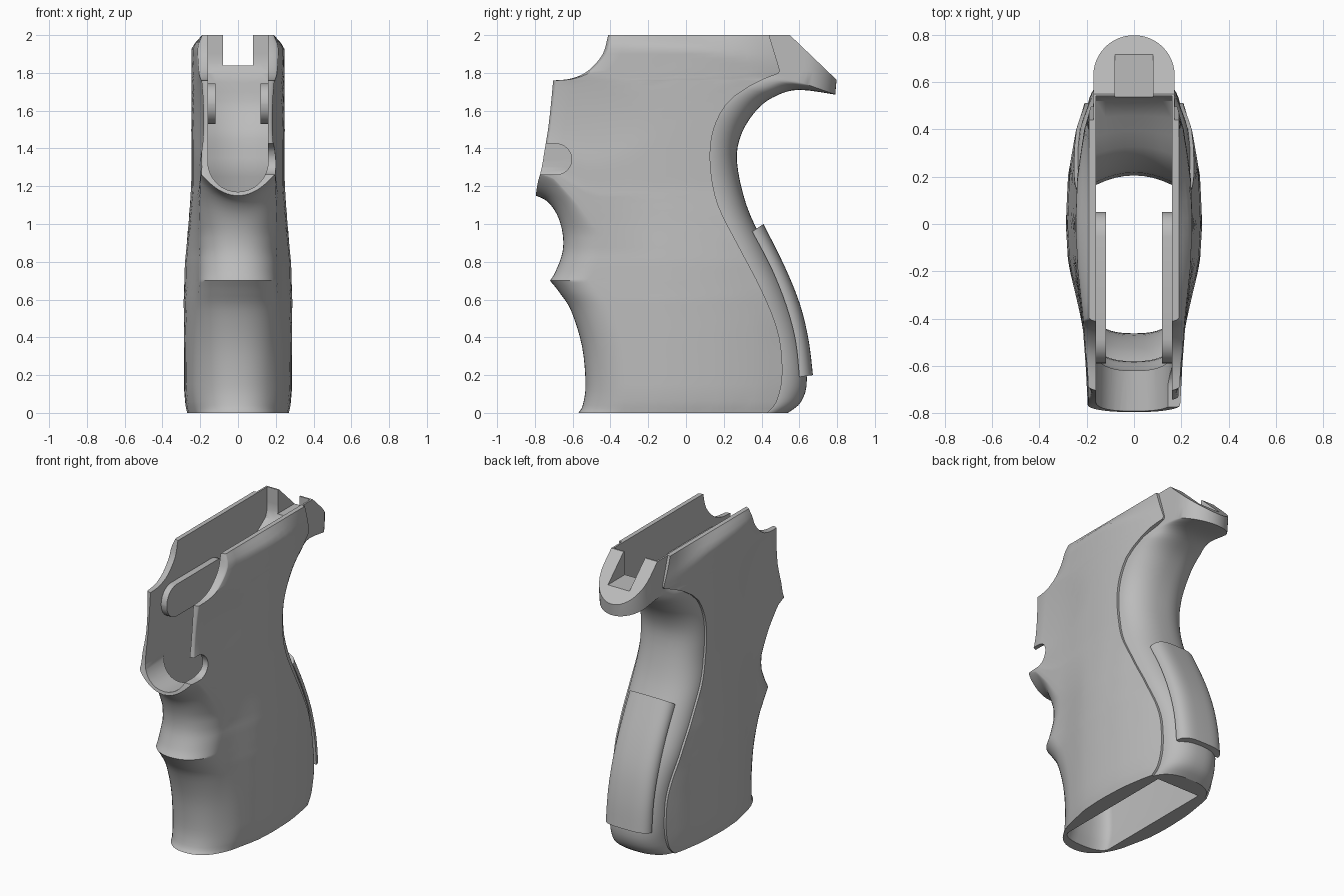
import bpy, bmesh, math
from mathutils import Vector

if "Cube" in bpy.data.objects:
    bpy.data.objects.remove(bpy.data.objects["Cube"])

grey = bpy.data.materials.new("matte_grey")
grey.use_nodes = True
grey.diffuse_color = (0.5, 0.5, 0.5, 1)
grey.node_tree.nodes["Principled BSDF"].inputs["Base Color"].default_value = (0.5, 0.5, 0.5, 1)


def at(table, t):
    """Linear lookup in a list of (t, value) pairs."""
    if t <= table[0][0]:
        return table[0][1]
    for (a, va), (b, vb) in zip(table, table[1:]):
        if t <= b:
            return va + (vb - va) * (t - a) / (b - a)
    return table[-1][1]


def clamp(v):
    return max(0.0, min(1.0, v))


def loft(name, rings):
    """Closed solid skinned through rings of equal point count."""
    bm = bmesh.new()
    vs = [[bm.verts.new(p) for p in r] for r in rings]
    n = len(vs[0])
    for a, b in zip(vs, vs[1:]):
        for i in range(n):
            j = (i + 1) % n
            bm.faces.new((a[i], a[j], b[j], b[i]))
    bm.faces.new(vs[0])
    bm.faces.new(vs[-1])
    bmesh.ops.recalc_face_normals(bm, faces=bm.faces)
    me = bpy.data.meshes.new(name)
    bm.to_mesh(me)
    bm.free()
    ob = bpy.data.objects.new(name, me)
    bpy.context.collection.objects.link(ob)
    me.materials.append(grey)
    return ob


def prism(name, yz, x0, x1):
    return loft(name, [[(x, y, z) for y, z in yz] for x in (x0, x1)])


def mirror_ring(half):
    """Half outline on +x, closed on -x."""
    return half + [(-x, y, z) for x, y, z in reversed(half) if x > 1e-6]


def cut(ob, cutters):
    bpy.context.view_layer.objects.active = ob
    for c in cutters:
        m = ob.modifiers.new("cut", "BOOLEAN")
        m.operation, m.solver, m.object = "DIFFERENCE", "EXACT", c
        bpy.ops.object.modifier_apply(modifier=m.name)


def smooth(ob, deg=32):
    bpy.ops.object.select_all(action="DESELECT")
    ob.select_set(True)
    bpy.context.view_layer.objects.active = ob
    bpy.ops.object.shade_smooth_by_angle(angle=math.radians(deg))


def spline(pts, steps=4):
    """Catmull-Rom through points."""
    pts = [Vector(p) for p in pts]
    out = []
    for i in range(len(pts) - 1):
        p0, p1 = pts[max(i - 1, 0)], pts[i]
        p2, p3 = pts[i + 1], pts[min(i + 2, len(pts) - 1)]
        for k in range(steps):
            t = k / steps
            out.append(p1 + (p2 - p0) * (t / 2)
                       + (p0 * 2 - p1 * 5 + p2 * 4 - p3) * (t * t / 2)
                       + (p1 * 3 - p0 - p2 * 3 + p3) * (t ** 3 / 2))
    return out + [pts[-1]]


# Back strap stations: seam y, seam z, back y, back z
strap = spline([
    (.43, 0, .54, 0), (.48, .06, .61, .06), (.51, .2, .64, .18), (.49, .42, .605, .42),
    (.4, .65, .53, .65), (.28, .88, .42, .88), (.17, 1.1, .32, 1.1), (.13, 1.3, .27, 1.33),
    (.14, 1.48, .295, 1.48), (.21, 1.63, .38, 1.61), (.32, 1.72, .48, 1.68),
    (.42, 1.77, .6, 1.71), (.5, 1.8, .79, 1.685)])
strap += [Vector((.48, 1.87, .798, 1.77)), Vector((.44, 2, .798, 2))]
seam = [(s[1], s[0]) for s in strap]

# Front outline (z, y): lower groove, upper groove, lip and edge, top scoop
runs = [
    [(0, -.57), (.04, -.547), (.15, -.532), (.35, -.55), (.54, -.608), (.64, -.672), (.7, -.72)],
    [(.7, -.72), (.75, -.69), (.85, -.654), (.95, -.653), (1.05, -.683), (1.12, -.735), (1.15, -.795)],
    [(1.15, -.795), (1.25, -.775), (1.42, -.755), (1.58, -.736), (1.76, -.716)],
    [(1.76, -.716), (1.77, -.62), (1.81, -.53), (1.9, -.45), (2, -.425)]]
front = [tuple(v) for r in runs for v in spline(r)[:-1]] + [runs[-1][-1]]
width = [(0, .27), (.05, .28), (.12, .286), (.6, .288), (.8, .281), (1, .263), (1.2, .248), (2, .247)]
bulge = [(-.8, .77), (-.6, .81), (-.4, .87), (-.2, .96), (0, 1), (.2, .97), (.4, .85), (.5, .73)]
rounding = [(0, .22), (.65, .2), (.95, .2), (1.08, .12), (1.15, .03)]


def half_width(y, z):
    w = at(width, z) * at(bulge, y)
    w *= 1 - .13 * clamp((-.15 - y) / .3) * clamp((1.15 - z) / .3)
    # bevel along the top, deeper towards the back
    start = 1.94 - .14 * clamp((y + .1) / .6) ** 2
    w += (.19 - w) * clamp((z - start) / (2 - start))
    # shallow thumb dish
    dish = ((y + .62) / .46) ** 2 + ((z - 1.55) / .24) ** 2
    return w - .014 * clamp(1 - dish)


def body_ring(z):
    f, s, d = at(front, z), at(seam, z), at(rounding, z)
    ys = [(f + d * (1 - math.cos(a)), math.sin(a) ** .9)
          for a in (i * math.pi / 24 for i in range(13))]
    ys += [(f + d + (s - f - d) * i / 12, 1) for i in range(1, 13)]
    half = []
    for y, k in ys:
        x = k * half_width(y, z)
        # the lip under the front opening curves up at both sides
        lift = .12 * clamp(x / .2) ** 2 * clamp((-.5 - y) / .2)
        lift *= clamp(min((z - .9) / .25, (1.5 - z) / .35))
        half.append((x, y, z + lift))
    return mirror_ring(half)


grip_body = loft("grip_body", [body_ring(z) for z, y in front])


def back_ring(p, w, q, tang=0):
    """Rounded back outline; tang blends it into straight sides with a round end."""
    half = []
    depth = p[2] - p[0]
    for i in range(17):
        a = i * math.pi / 32
        x, k = (w * math.cos(a) ** q if i < 16 else 0), math.sin(a)
        b = clamp((i - 4) / 12) * math.pi / 2
        tx = .172 * math.cos(b) if i < 16 else 0
        ty = (depth - .172) * clamp(i / 4) + .172 * math.sin(b)
        y = depth * k * (1 - tang) + ty * tang
        half.append((x * (1 - tang) + tx * tang, p[0] + y, p[1] + (p[3] - p[1]) * y / depth))
    return mirror_ring(half)


# Back strap running up into the tang
rings = []
for s in strap:
    w = half_width(s[0], s[1]) - .012
    rings.append(back_ring((s[0] - .03, s[1], s[2], s[3]), w, .8, clamp((s[2] + s[3] - 2.2) / .25)))
back_strap = loft("back_strap", rings)

# Raised pad on the back strap
pad = spline([(.35, .96, .41, 1), (.45, .77, .525, .77), (.53, .57, .605, .57),
              (.58, .38, .65, .38), (.6, .19, .672, .2)])
back_pad = loft("back_pad", [back_ring(p, .165, .55) for p in pad])

# Hollow well, following the outline
well_back = [(0, .42), (.2, .5), (.42, .5), (.65, .44), (.88, .34), (1.1, .25), (1.3, .205),
             (1.48, .22), (1.63, .3), (1.72, .42), (1.8, .52), (1.85, .54)]


def well_ring(z):
    f = at(front, z) + .07 if z < 1.1 else -.62
    half = [(.16 * math.sin(a) ** .8, f + .07 * (1 - math.cos(a)), z)
            for a in (i * math.pi / 16 for i in range(9))]
    bow = .04 * clamp((z - .7) / .4) * clamp((1.8 - z) / .2)
    half += [(.16 * i / 4, at(well_back, z) - bow * (i / 4) ** 2, z) for i in range(4, -1, -1)]
    return mirror_ring(half)


well = loft("well_cutter", [well_ring(-.1 + i * .05) for i in range(45)])

# Rounded front opening, side notch, tang slope and tang slot
arc = [(.16 * math.cos(a), 1.33 + .16 * math.sin(a))
       for a in (math.pi + i * math.pi / 16 for i in range(17))]
u_shape = arc + [(.16, 2.2), (-.16, 2.2)]
opening = loft("opening_cutter", [[(x, y, z) for x, z in u_shape] for y in (-1, -.53)])
notch_arc = [(-.69 + .085 * math.cos(a), 1.343 + .082 * math.sin(a))
             for a in (-math.pi / 2 + i * math.pi / 16 for i in range(17))]
notch = prism("notch_cutter", notch_arc + [(-1, 1.425), (-1, 1.261)], .1, .5)
slope = prism("slope_cutter", [(.55, 2), (.95, 1.617), (.95, 2.2), (.55, 2.2)], -.5, .5)
slot = prism("slot_cutter", [(.45, 1.84), (.72, 1.84), (.72, 2.2), (.45, 2.2)], -.08, .08)

cut(grip_body, [well, opening, notch])
cut(back_strap, [well, slope, slot])
for c in (well, opening, notch, slope, slot):
    bpy.data.objects.remove(c)

# Rounded ribs on the inner walls
rib = []
for cy, cz, q in ((-.055, 1.64, 0), (-.485, 1.64, 1), (-.485, 1.635, 2), (-.055, 1.635, 3)):
    for i in range(7):
        a = (q + i / 6) * math.pi / 2
        rib.append((cy + .105 * math.cos(a), cz + .105 * math.sin(a)))
for side, name in ((1, "left_rib"), (-1, "right_rib")):
    smooth(prism(name, rib, side * .118, side * .165))

for ob in (grip_body, back_strap, back_pad):
    smooth(ob)
